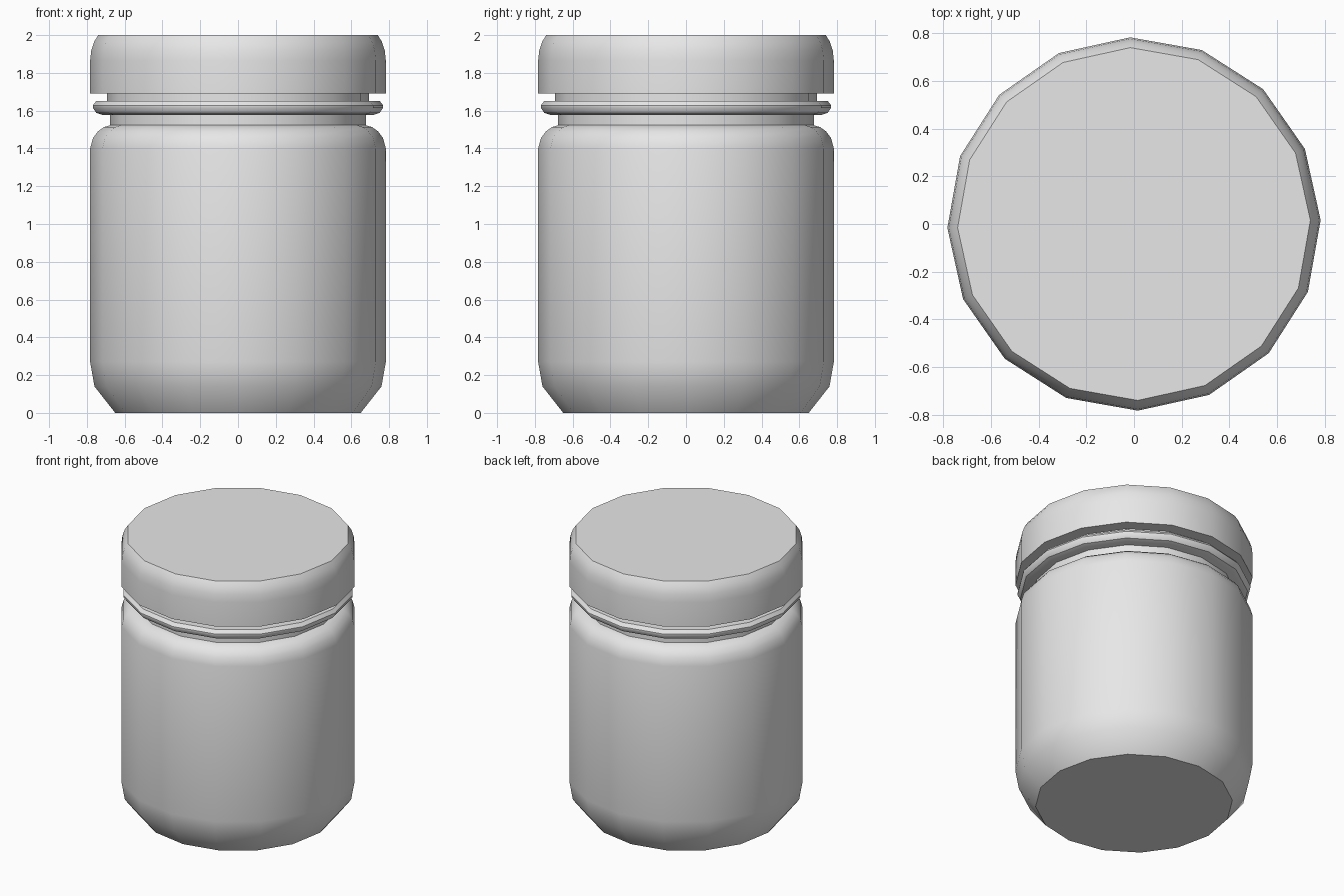
import bpy, bmesh, math

cube = bpy.data.objects.get("Cube")
if cube:
    bpy.data.objects.remove(cube, do_unlink=True)

SIDES = 16
TURN = math.radians(1.2)

grey = bpy.data.materials.new("light_grey")
grey.use_nodes = True
grey.diffuse_color = (0.8, 0.8, 0.8, 1)
grey.node_tree.nodes["Principled BSDF"].inputs["Base Color"].default_value = (0.8, 0.8, 0.8, 1)


def lathe(name, profile):
    """Spin a (radius, height) profile into a capped, smooth-shaded solid."""
    bm = bmesh.new()
    rings = []
    for r, z in profile:
        rings.append([bm.verts.new((r * math.cos(TURN + math.tau * i / SIDES),
                                    r * math.sin(TURN + math.tau * i / SIDES), z))
                      for i in range(SIDES)])
    for low, high in zip(rings, rings[1:]):
        for i in range(SIDES):
            j = (i + 1) % SIDES
            bm.faces.new((low[i], low[j], high[j], high[i]))
    bm.faces.new(rings[0][::-1])
    bm.faces.new(rings[-1])
    mesh = bpy.data.meshes.new(name)
    bm.to_mesh(mesh)
    bm.free()
    mesh.materials.append(grey)
    obj = bpy.data.objects.new(name, mesh)
    bpy.context.collection.objects.link(obj)
    bpy.ops.object.select_all(action='DESELECT')
    obj.select_set(True)
    bpy.context.view_layer.objects.active = obj
    bpy.ops.object.shade_smooth_by_angle(angle=math.radians(35))
    return obj


# Jar body with chamfered foot and rounded shoulder
lathe("jar_body", [(0.65, 0), (0.76, 0.14), (0.783, 0.27), (0.783, 1.4),
                   (0.768, 1.455), (0.742, 1.49), (0.71, 1.513), (0.67, 1.525)])

# Neck, slightly wider above the ring
lathe("lower_neck", [(0.677, 1.52), (0.677, 1.6)])
lathe("upper_neck", [(0.695, 1.6), (0.695, 1.7)])

# Protruding ring round the neck
lathe("neck_ring", [(0.72, 1.578), (0.75, 1.588), (0.769, 1.615),
                    (0.769, 1.628), (0.75, 1.652)])

# Lid with a rounded top edge
lathe("lid", [(0.783, 1.69), (0.783, 1.865), (0.777, 1.92),
              (0.762, 1.965), (0.74, 2.0)])
